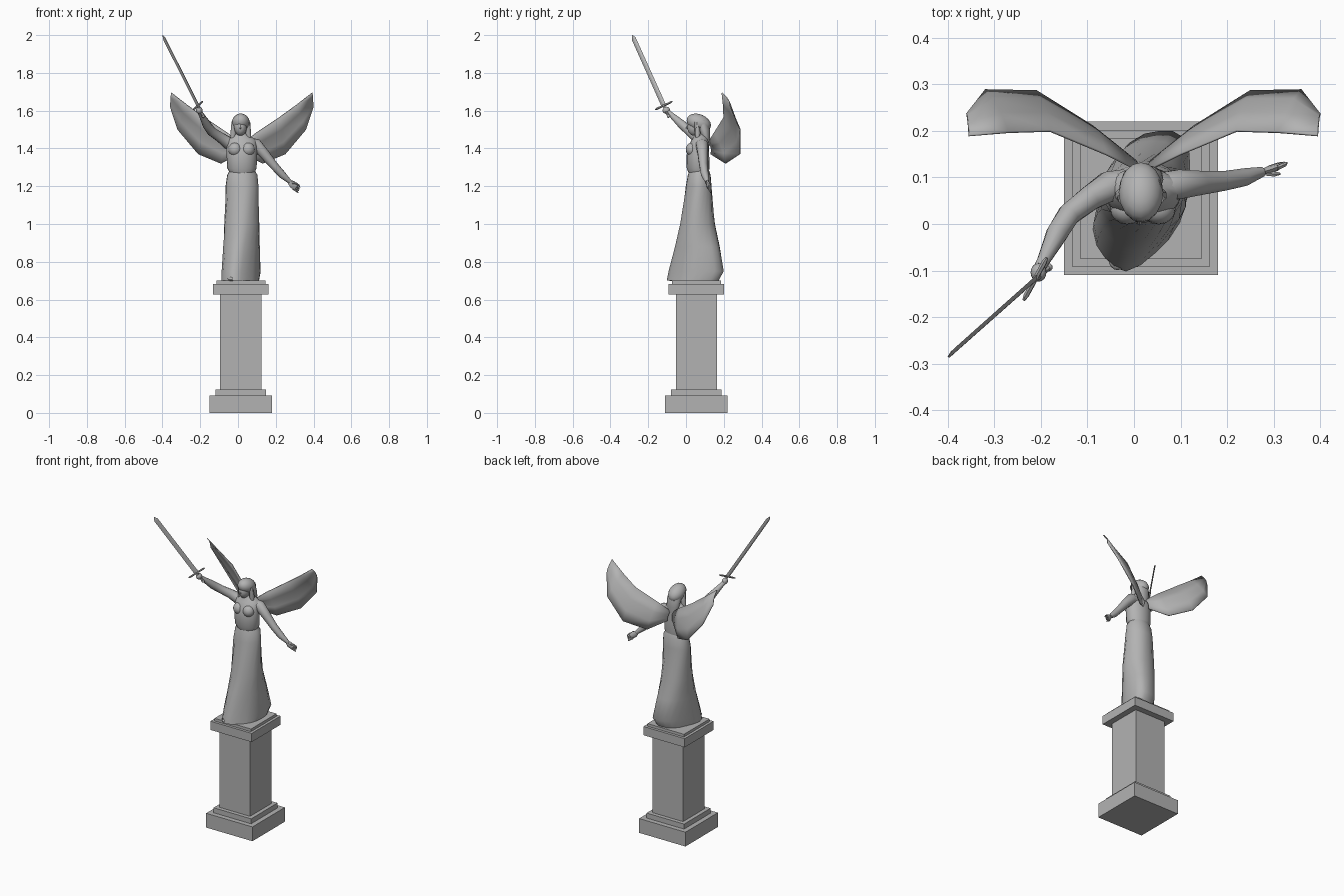
import bpy, bmesh, math
from mathutils import Vector, Matrix

cube = bpy.data.objects.get("Cube")
if cube:
    bpy.data.objects.remove(cube, do_unlink=True)

GREY = 0.45
stone = bpy.data.materials.new("grey stone")
stone.use_nodes = True
stone.diffuse_color = (GREY, GREY, GREY, 1)
stone.node_tree.nodes["Principled BSDF"].inputs["Base Color"].default_value = (GREY, GREY, GREY, 1)


def finish(name, bm, smooth=True):
    bmesh.ops.recalc_face_normals(bm, faces=bm.faces)
    mesh = bpy.data.meshes.new(name)
    bm.to_mesh(mesh)
    bm.free()
    mesh.materials.append(stone)
    obj = bpy.data.objects.new(name, mesh)
    bpy.context.collection.objects.link(obj)
    if smooth:
        bpy.ops.object.select_all(action='DESELECT')
        obj.select_set(True)
        bpy.context.view_layer.objects.active = obj
        bpy.ops.object.shade_smooth_by_angle(angle=math.radians(45))
    return obj


def skin_rings(name, rings, smooth=True):
    """Join equal rings of points into a capped solid."""
    bm = bmesh.new()
    loops = [[bm.verts.new(p) for p in ring] for ring in rings]
    n = len(loops[0])
    for low, high in zip(loops, loops[1:]):
        for i in range(n):
            j = (i + 1) % n
            bm.faces.new((low[i], low[j], high[j], high[i]))
    bm.faces.new(loops[0][::-1])
    bm.faces.new(loops[-1])
    return finish(name, bm, smooth)


def loft(name, sections, sides=20, fold=0.0):
    """Stack ellipses: centre x, centre y, height, half width, half depth, turn."""
    rings = []
    for k, (cx, cy, z, a, b, turn) in enumerate(sections):
        rot = Matrix.Rotation(math.radians(turn), 3, 'Z')
        f = fold * (1 - k / len(sections))
        ring = []
        for i in range(sides):
            t = math.tau * i / sides
            r = 1 + f * math.cos(5 * t)
            ring.append(rot @ Vector((a * r * math.cos(t), b * r * math.sin(t), 0)) + Vector((cx, cy, z)))
        rings.append(ring)
    return skin_rings(name, rings)


def tube(name, path, radii, sides=10, across=(0, 0, 1), flat=1.0, smooth=True):
    """Sweep an ellipse along a path; flat squeezes it against the across axis."""
    pts = [Vector(p) for p in path]
    rings = []
    for i, p in enumerate(pts):
        d = (pts[min(i + 1, len(pts) - 1)] - pts[max(i - 1, 0)]).normalized()
        u = Vector(across)
        u = (u - d * u.dot(d)).normalized()
        v = d.cross(u)
        rings.append([p + radii[i] * (u * math.cos(t) + v * flat * math.sin(t))
                      for t in (math.tau * k / sides for k in range(sides))])
    return skin_rings(name, rings, smooth)


def ball(name, centre, size, tilt=0.0):
    bm = bmesh.new()
    bmesh.ops.create_uvsphere(bm, u_segments=16, v_segments=10, radius=1)
    bm.transform(Matrix.Translation(centre) @ Matrix.Rotation(tilt, 4, 'X') @ Matrix.Diagonal((*size, 1)))
    return finish(name, bm)


# Pedestal
for name, half, z0, z1 in (("pedestal_base", 0.165, 0, 0.092),
                           ("pedestal_step", 0.134, 0.092, 0.124),
                           ("pedestal_shaft", 0.109, 0.124, 0.627),
                           ("pedestal_cap", 0.147, 0.627, 0.683),
                           ("pedestal_plinth", 0.130, 0.683, 0.70)):
    bm = bmesh.new()
    bmesh.ops.create_cube(bm, size=1)
    bm.transform(Matrix.Translation((0.015, 0.055, (z0 + z1) / 2))
                 @ Matrix.Diagonal((2 * half, 2 * half, z1 - z0, 1)))
    finish(name, bm, smooth=False)

# Gown
loft("skirt", [(0.015, 0.04, 0.70, 0.088, 0.145, -24),
               (0.02, 0.058, 0.75, 0.09, 0.155, -24),
               (0.02, 0.063, 0.88, 0.092, 0.122, -22),
               (0.02, 0.063, 1.0, 0.093, 0.092, -16),
               (0.02, 0.067, 1.2, 0.087, 0.068, 0),
               (0.022, 0.07, 1.26, 0.08, 0.06, 0),
               (0.022, 0.07, 1.29, 0.062, 0.05, 0)], fold=0.035)
ball("toe", (-0.035, -0.075, 0.71), (0.02, 0.024, 0.012))
loft("bodice", [(0.022, 0.068, 1.26, 0.06, 0.05, 0),
                (0.021, 0.064, 1.295, 0.078, 0.06, 0),
                (0.02, 0.063, 1.36, 0.08, 0.06, 0),
                (0.02, 0.065, 1.41, 0.08, 0.056, 0),
                (0.018, 0.075, 1.445, 0.078, 0.045, 0),
                (0.016, 0.078, 1.465, 0.05, 0.036, 0),
                (0.015, 0.07, 1.48, 0.024, 0.024, 0),
                (0.014, 0.06, 1.51, 0.022, 0.022, 0)])
for side, x in (("right", -0.015), ("left", 0.053)):
    ball("bust_" + side, (x, 0.032, 1.395), (0.036, 0.033, 0.036))

# Head and hair
ball("face", (0.013, 0.045, 1.515), (0.034, 0.038, 0.048), -0.1)
tube("nose", [(0.012, 0.014, 1.53), (0.012, 0.003, 1.507), (0.012, 0.012, 1.501)],
     [0.003, 0.006, 0.003], 6)
ball("hair_cap", (0.015, 0.068, 1.535), (0.048, 0.067, 0.046), -0.4)
loft("hair_back", [(0.02, 0.112, 1.42, 0.024, 0.012, 0),
                   (0.02, 0.105, 1.46, 0.042, 0.022, 0),
                   (0.018, 0.095, 1.50, 0.045, 0.032, 0),
                   (0.016, 0.08, 1.55, 0.042, 0.035, 0)], 14)
for side, s in (("right", -1), ("left", 1)):
    tube("hair_lock_" + side, [(0.015 + s * 0.036, 0.055, 1.54), (0.015 + s * 0.04, 0.062, 1.48),
                               (0.015 + s * 0.05, 0.06, 1.43)], [0.014, 0.016, 0.005], 8)

# Raised right arm
tube("right_arm", [(-0.02, 0.085, 1.42), (-0.055, 0.08, 1.43), (-0.095, 0.055, 1.46),
                   (-0.14, 0.02, 1.49), (-0.165, -0.02, 1.525), (-0.195, -0.08, 1.58),
                   (-0.205, -0.098, 1.598)],
     [0.034, 0.034, 0.028, 0.025, 0.024, 0.014, 0.013])
ball("right_fist", (-0.205, -0.104, 1.602), (0.017, 0.02, 0.019))

# Lowered left arm with open hand
tube("left_arm", [(0.06, 0.08, 1.425), (0.095, 0.085, 1.42), (0.14, 0.088, 1.37),
                  (0.19, 0.092, 1.31), (0.235, 0.10, 1.26), (0.275, 0.112, 1.223)],
     [0.032, 0.033, 0.027, 0.022, 0.02, 0.011])
tube("left_palm", [(0.27, 0.11, 1.226), (0.288, 0.115, 1.21), (0.306, 0.122, 1.196)],
     [0.011, 0.02, 0.018], 8, flat=0.45)
for k in range(4):
    off = (k - 1.5) * 0.009
    tube(f"left_finger_{k + 1}", [(0.3 + off * 0.6, 0.121, 1.2 + off), (0.315 + off * 0.6, 0.127, 1.19 + off),
                                  (0.323 + off * 0.3, 0.131, 1.18 + off)], [0.006, 0.005, 0.003], 6)
tube("left_thumb", [(0.283, 0.11, 1.218), (0.301, 0.107, 1.218), (0.313, 0.108, 1.211)],
     [0.007, 0.006, 0.003], 6)

# Sword
guard = Vector((-0.212, -0.118, 1.627))
tip = Vector((-0.4, -0.285, 2.0))
along = tip - guard
width = Vector((0.44, 0.81, 0.38))
tube("sword_blade", [guard, tip - along * 0.05, tip], [0.014, 0.013, 0.001], 4, width, 0.3, False)
tube("sword_guard", [guard - width * 0.056, guard - width * 0.045, guard + width * 0.045, guard + width * 0.056],
     [0.003, 0.006, 0.006, 0.003], 6, along)
tube("sword_grip", [guard, guard - along * 0.14], [0.007, 0.007], 8, width)
ball("sword_pommel", guard - along * 0.15, (0.009, 0.009, 0.009))

# Wings: leading and trailing edges as offsets from the body's middle
lead = [(0.01, 0.115, 1.43), (0.08, 0.15, 1.485), (0.2, 0.2, 1.565), (0.29, 0.197, 1.63), (0.374, 0.19, 1.695)]
trail = [(0.02, 0.13, 1.37), (0.11, 0.21, 1.32), (0.23, 0.285, 1.37), (0.34, 0.287, 1.5), (0.38, 0.235, 1.62)]
for side, s in (("right", -1), ("left", 1)):
    bm = bmesh.new()
    rows = []
    for k in range(4):
        row = []
        for a, b in zip(lead, trail):
            p = Vector(a).lerp(Vector(b), k / 3)
            p.y += 0.012 * math.sin(math.pi * k / 3)
            row.append(bm.verts.new((0.02 + s * p.x, p.y, p.z)))
        rows.append(row)
    for r0, r1 in zip(rows, rows[1:]):
        for i in range(len(lead) - 1):
            bm.faces.new((r0[i], r0[i + 1], r1[i + 1], r1[i]))
    wing = finish("wing_" + side, bm)
    mod = wing.modifiers.new("thickness", 'SOLIDIFY')
    mod.thickness = 0.005
    mod.offset = 0
